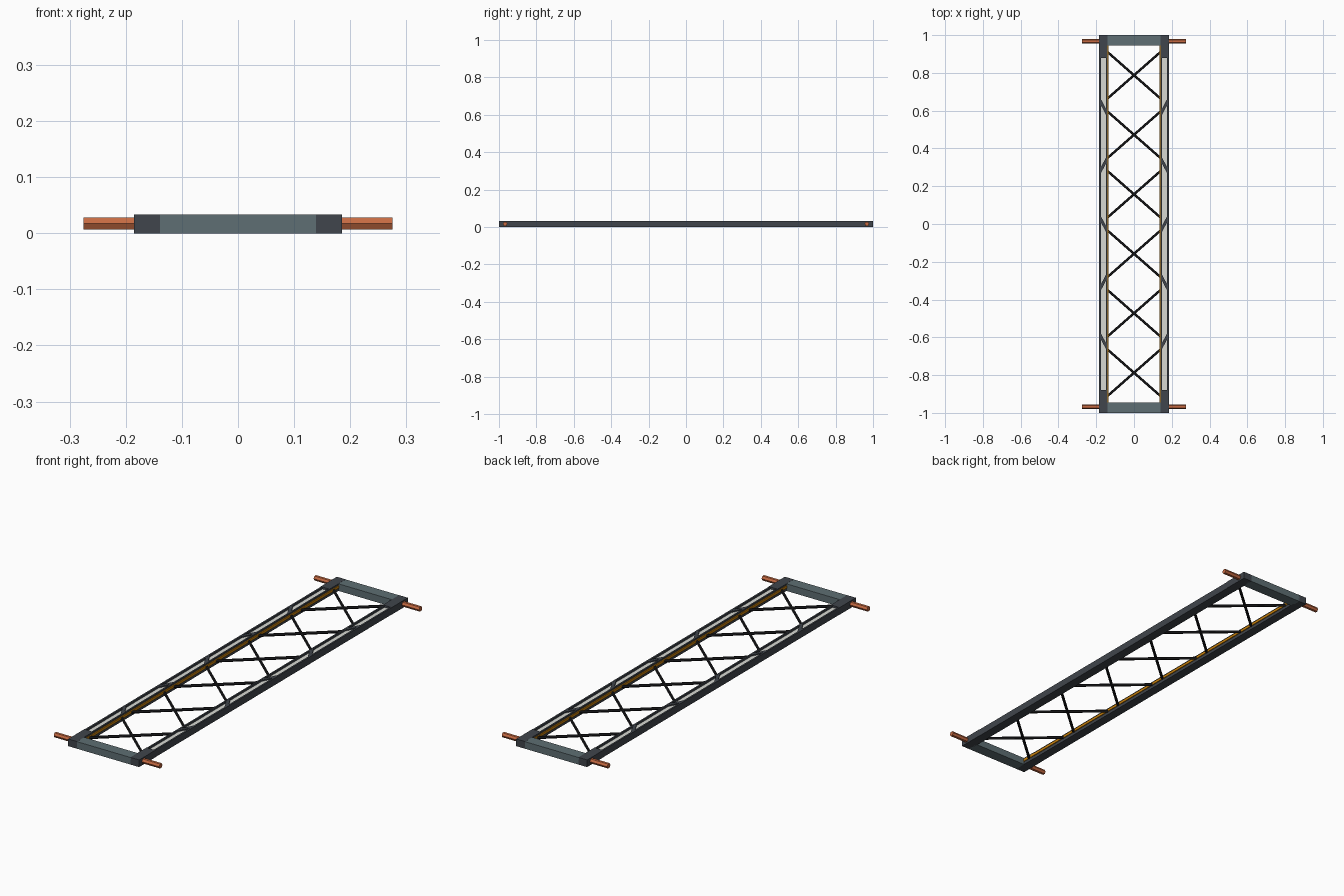
import bpy, bmesh, math
from mathutils import Vector, Matrix

if "Cube" in bpy.data.objects:
    bpy.data.objects.remove(bpy.data.objects["Cube"])


def mat(name, r, g, b):
    lin = [(c / 255 / 12.92) if c < 11 else ((c / 255 + 0.055) / 1.055) ** 2.4 for c in (r, g, b)]
    m = bpy.data.materials.new(name)
    m.diffuse_color = (*lin, 1)
    m.use_nodes = True
    m.node_tree.nodes["Principled BSDF"].inputs["Base Color"].default_value = m.diffuse_color
    return m


DARK = mat("dark steel", 64, 69, 76)
SLATE = mat("slate grey", 94, 110, 115)
PALE = mat("pale grey", 216, 218, 212)
AMBER = mat("amber", 205, 132, 12)
COPPER = mat("copper", 198, 106, 66)
CORD = mat("black cord", 28, 28, 30)


def finish(name, bm, m):
    bmesh.ops.recalc_face_normals(bm, faces=bm.faces)
    me = bpy.data.meshes.new(name)
    bm.to_mesh(me)
    bm.free()
    me.materials.append(m)
    ob = bpy.data.objects.new(name, me)
    bpy.context.collection.objects.link(ob)
    return ob


def box(name, x, y, z, m):
    bm = bmesh.new()
    bmesh.ops.create_cube(bm, size=1)
    for v in bm.verts:
        v.co = [lo + (c + 0.5) * (hi - lo) for c, (lo, hi) in zip(v.co, (x, y, z))]
    return finish(name, bm, m)


def bar(name, a, b, r, m, sides=6):
    # prism from a to b, with corners pointing sideways and a flat on top
    a, b = Vector(a), Vector(b)
    d = (b - a).normalized()
    side = Vector((0, 0, 1)).cross(d)
    rot = Matrix((side.cross(d), side, d)).transposed()
    bm = bmesh.new()
    bmesh.ops.create_cone(bm, cap_ends=True, segments=sides, radius1=r, radius2=r, depth=(b - a).length)
    for v in bm.verts:
        v.co = rot @ v.co + (a + b) / 2
    return finish(name, bm, m)


def lace(name, s, y, d):
    # flat diagonal strip across the top of a rail
    bm = bmesh.new()
    w = 0.016
    pts = [(s * 0.181, y + d - w), (s * 0.181, y + d + w), (s * 0.143, y - d + w), (s * 0.143, y - d - w)]
    f = bm.faces.new([bm.verts.new((*p, 0.027)) for p in pts])
    up = bmesh.ops.extrude_face_region(bm, geom=[f])
    for v in up['geom']:
        if isinstance(v, bmesh.types.BMVert):
            v.co.z = 0.0325
    return finish(name, bm, DARK)


def span(s, a, b):
    return tuple(sorted((s * a, s * b)))


for s, side in ((-1, "left"), (1, "right")):
    # long channel rails: base, two lips and a pale sunken floor
    box(side + "_rail_base", span(s, 0.14, 0.184), (-0.95, 0.95), (0, 0.020), DARK)
    box(side + "_rail_outer_lip", span(s, 0.176, 0.184), (-0.95, 0.95), (0.020, 0.033), DARK)
    box(side + "_rail_inner_lip", span(s, 0.14, 0.147), (-0.95, 0.95), (0.020, 0.033), DARK)
    box(side + "_rail_floor", span(s, 0.147, 0.176), (-0.9, 0.9), (0.019, 0.024), PALE)
    # amber strip along the inner face
    box(side + "_inner_strip", span(s, 0.1355, 0.14), (-0.945, 0.945), (0.014, 0.026), AMBER)
    # alternating diagonal lacing
    for i in range(5):
        lace(f"{side}_rail_lace_{i}", s, 0.62 - 0.31 * i, 0.036 * (-1) ** i)
    for t, end in ((-1, "front"), (1, "back")):
        # corner blocks and protruding handles
        box(f"{side}_{end}_corner", span(s, 0.139, 0.185), span(t, 0.88, 1.0), (0, 0.0337), DARK)
        bar(f"{side}_{end}_handle", (s * 0.15, t * 0.967, 0.0175), (s * 0.275, t * 0.967, 0.0175), 0.012, COPPER)

# end beams
for t, end in ((-1, "front"), (1, "back")):
    box(end + "_beam", (-0.145, 0.145), span(t, 0.946, 1.0), (0, 0.0333), SLATE)

# crossed cords between the rails
for i in range(6):
    y = 0.7875 - 0.315 * i
    for s in (-1, 1):
        bar(f"cord_{i}_{'a' if s < 0 else 'b'}", (-0.139, y - s * 0.122, 0.0175), (0.139, y + s * 0.122, 0.0175),
            0.0065, CORD)
